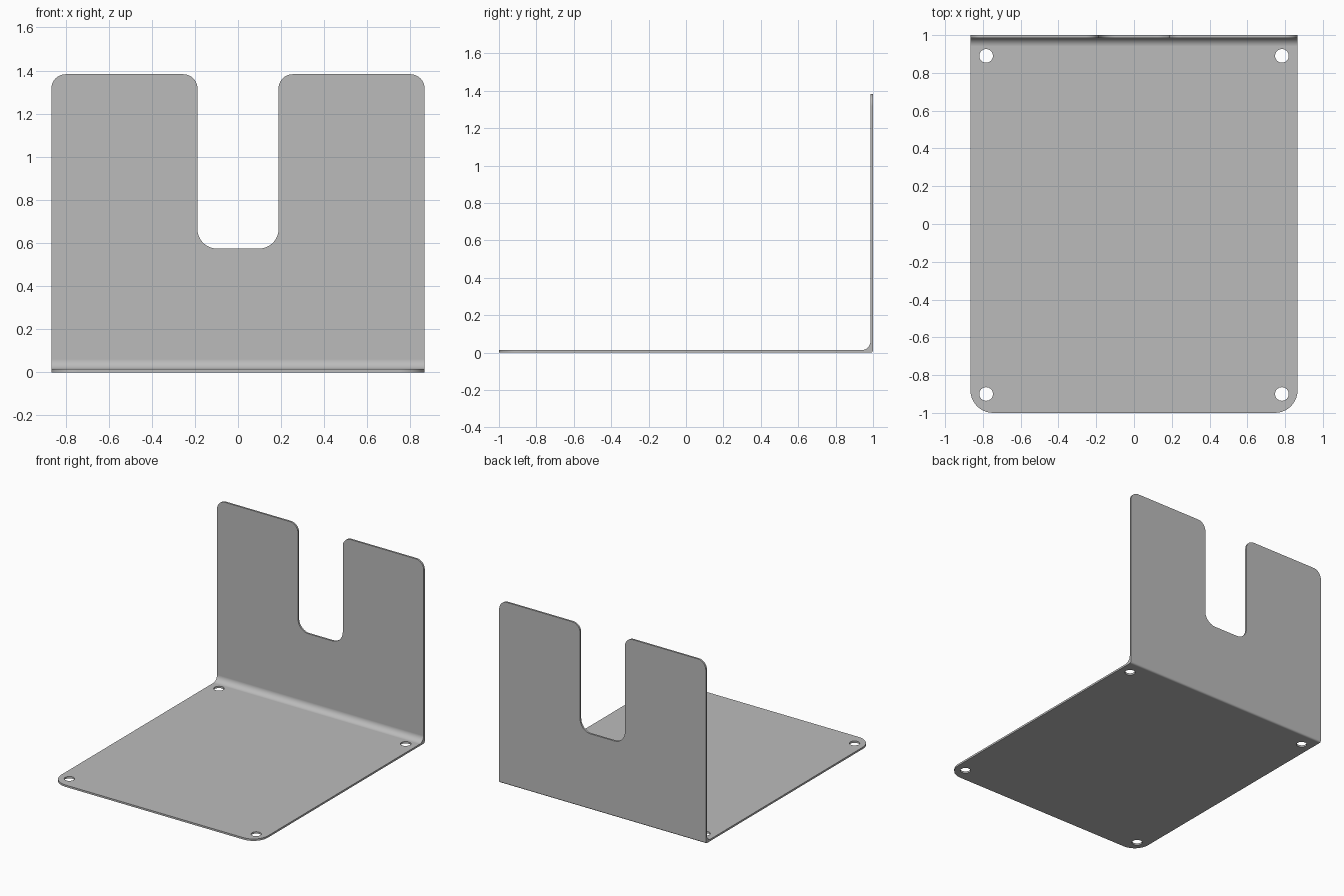
import bpy, bmesh
from math import sin, cos, pi
from mathutils import Matrix

W, TOP, T = 0.866, 1.383, 0.014      # half width, height, sheet thickness
R_IN, R_OUT = 0.046, 0.014           # inside and outside bend radii
SLOT, SLOT_Z = 0.188, 0.574          # slot half width and floor height

if "Cube" in bpy.data.objects:
    bpy.data.objects.remove(bpy.data.objects["Cube"])

steel = bpy.data.materials.new("satin grey steel")
steel.use_nodes = True
grey = (0.5, 0.5, 0.5, 1)
steel.diffuse_color = grey
steel.node_tree.nodes["Principled BSDF"].inputs["Base Color"].default_value = grey


def make_object(name, bm):
    bmesh.ops.recalc_face_normals(bm, faces=bm.faces)
    mesh = bpy.data.meshes.new(name)
    bm.to_mesh(mesh)
    bm.free()
    obj = bpy.data.objects.new(name, mesh)
    bpy.context.collection.objects.link(obj)
    return obj


def arc(cy, cz, r, start, end, n):
    steps = [start + (end - start) * i / n for i in range(n + 1)]
    return [(cy + r * cos(a), cz + r * sin(a)) for a in steps]


def cut(obj, cutter):
    mod = obj.modifiers.new("cut", 'BOOLEAN')
    mod.operation, mod.solver, mod.object = 'DIFFERENCE', 'EXACT', cutter
    bpy.context.view_layer.objects.active = obj
    bpy.ops.object.modifier_apply(modifier=mod.name)
    bpy.data.objects.remove(cutter)


def round_edges(bm, rule, radius, segments=10):
    edges = [e for e in bm.edges if e.calc_length() < 2 * T
             and rule((e.verts[0].co + e.verts[1].co) / 2, e.verts[1].co - e.verts[0].co)]
    bmesh.ops.bevel(bm, geom=edges, offset=radius, offset_type='OFFSET',
                    segments=segments, profile=0.5, affect='EDGES')


# Bent sheet: L-shaped side profile drawn out across the width
profile = [(-1, 0)] + arc(1 - R_OUT, R_OUT, R_OUT, -pi / 2, 0, 6)
profile += [(1, TOP), (1 - T, TOP)]
profile += arc(1 - T - R_IN, T + R_IN, R_IN, 0, -pi / 2, 10) + [(-1, T)]
bm = bmesh.new()
side = bm.faces.new([bm.verts.new((-W, y, z)) for y, z in profile])
swept = bmesh.ops.extrude_face_region(bm, geom=[side])["geom"]
bmesh.ops.translate(bm, vec=(2 * W, 0, 0),
                    verts=[v for v in swept if isinstance(v, bmesh.types.BMVert)])
bracket = make_object("bent_sheet_bracket", bm)
bracket.data.materials.append(steel)

# Slot in the upright panel
bm = bmesh.new()
bmesh.ops.create_cube(bm, size=1, matrix=Matrix.Translation((0, 1, SLOT_Z + 0.5))
                      @ Matrix.Diagonal((2 * SLOT, 0.3, 1, 1)))
cut(bracket, make_object("slot_cutter", bm))

# Rounded corners: slot floor, upright tops, base front
bm = bmesh.new()
bm.from_mesh(bracket.data)
along_y = lambda d: abs(d.y) > 0.9 * d.length
along_z = lambda d: abs(d.z) > 0.9 * d.length
round_edges(bm, lambda c, d: along_y(d) and abs(c.z - SLOT_Z) < 0.01, 0.09)
round_edges(bm, lambda c, d: along_y(d) and abs(c.z - TOP) < 0.01
            and min(abs(abs(c.x) - W), abs(abs(c.x) - SLOT)) < 0.01, 0.066)
round_edges(bm, lambda c, d: along_z(d) and c.y < -0.99 and abs(c.x) > W - 0.01, 0.12)
bm.to_mesh(bracket.data)
bm.free()

# Four mounting holes
bm = bmesh.new()
for x in (-0.783, 0.783):
    for y in (-0.9, 0.89):
        bmesh.ops.create_cone(bm, cap_ends=True, segments=32, radius1=0.036, radius2=0.036,
                              depth=0.2, matrix=Matrix.Translation((x, y, 0)))
cut(bracket, make_object("hole_cutter", bm))

# Smooth bends and rounds, flat panels
bpy.ops.object.select_all(action='DESELECT')
bracket.select_set(True)
bpy.context.view_layer.objects.active = bracket
bpy.ops.object.shade_smooth_by_angle(angle=pi / 6)
normals = bracket.modifiers.new("panel normals", 'WEIGHTED_NORMAL')
normals.weight = 100
normals.keep_sharp = True
